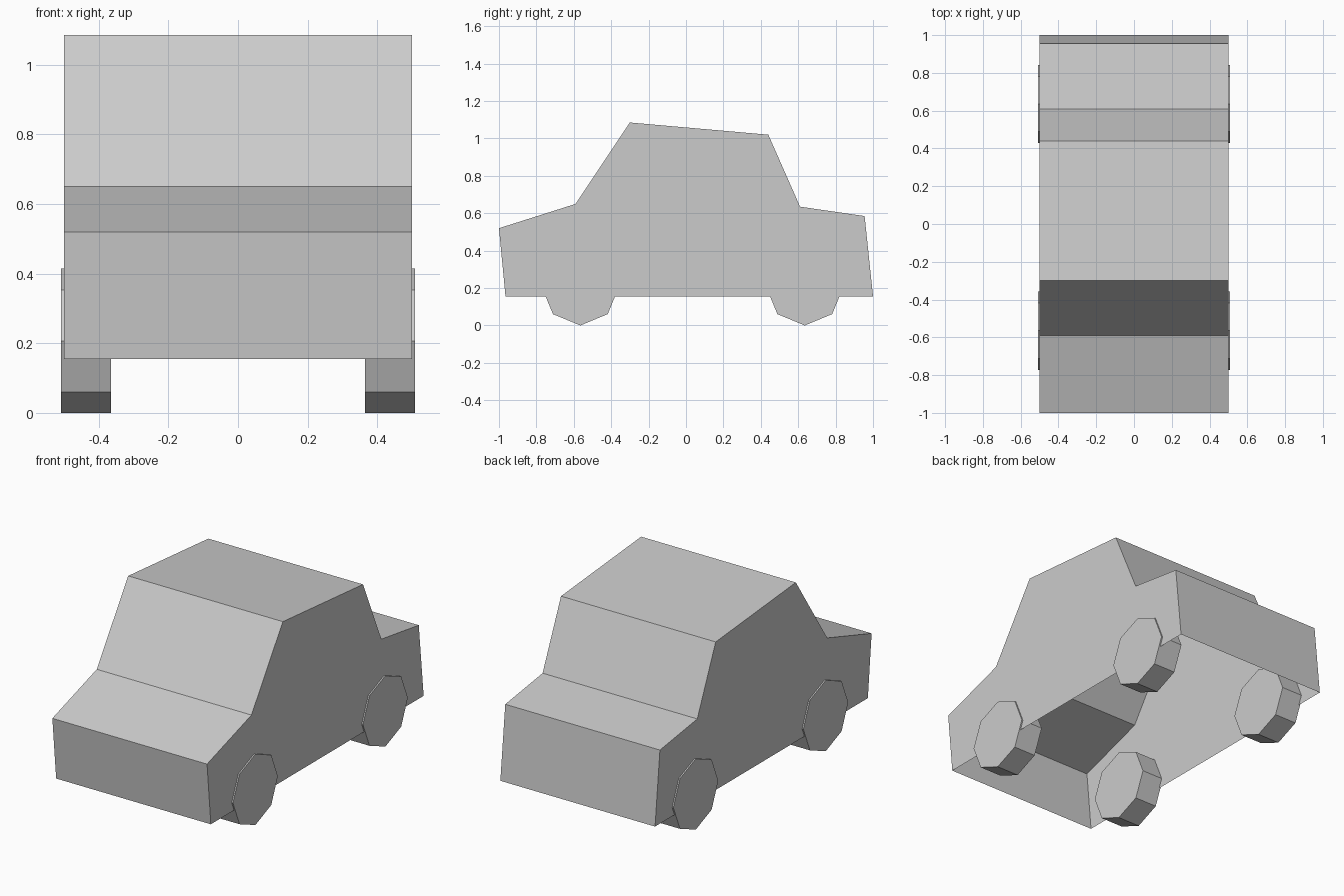
import bpy
import bmesh
import math
from mathutils import Matrix

if "Cube" in bpy.data.objects:
    bpy.data.objects.remove(bpy.data.objects["Cube"], do_unlink=True)

# Single flat grey
grey = bpy.data.materials.new("plain_grey")
grey.use_nodes = True
colour = (0.6, 0.6, 0.6, 1)
grey.diffuse_color = colour
grey.node_tree.nodes["Principled BSDF"].inputs["Base Color"].default_value = colour


def add_object(name, bm):
    mesh = bpy.data.meshes.new(name)
    bm.to_mesh(mesh)
    bm.free()
    mesh.materials.append(grey)
    obj = bpy.data.objects.new(name, mesh)
    bpy.context.collection.objects.link(obj)
    return obj


# Car body: side profile (y, z) from front sill over the roof to rear sill,
# left open underneath
HALF_WIDTH = 0.5
profile = [(-0.965, 0.155), (-1, 0.52), (-0.59, 0.65), (-0.3, 1.085),
           (0.44, 1.02), (0.61, 0.635), (0.955, 0.585), (1, 0.155)]

bm = bmesh.new()
right = [bm.verts.new((-HALF_WIDTH, y, z)) for y, z in profile]
left = [bm.verts.new((HALF_WIDTH, y, z)) for y, z in profile]
bm.faces.new(right)
bm.faces.new(left[::-1])
for i in range(len(profile) - 1):
    bm.faces.new((right[i], left[i], left[i + 1], right[i + 1]))
# Orient every face away from the middle of the cabin
bm.normal_update()
for face in bm.faces:
    offset = face.calc_center_median()
    offset.z -= 0.4
    if face.normal.dot(offset) < 0:
        face.normal_flip()
add_object("car_body", bm)

# Eight-sided wheels, standing just proud of the body sides
RADIUS = 0.207
INNER, OUTER = 0.365, 0.508
for end, y in (("front", -0.565), ("rear", 0.635)):
    for side, sign in (("left", 1), ("right", -1)):
        bm = bmesh.new()
        bmesh.ops.create_cone(bm, cap_ends=True, segments=8, radius1=RADIUS,
                              radius2=RADIUS, depth=OUTER - INNER)
        bmesh.ops.rotate(bm, verts=bm.verts,
                         matrix=Matrix.Rotation(math.pi / 2, 3, "Y"))
        wheel = add_object(f"{end}_{side}_wheel", bm)
        wheel.location = (sign * (INNER + OUTER) / 2, y, RADIUS)
